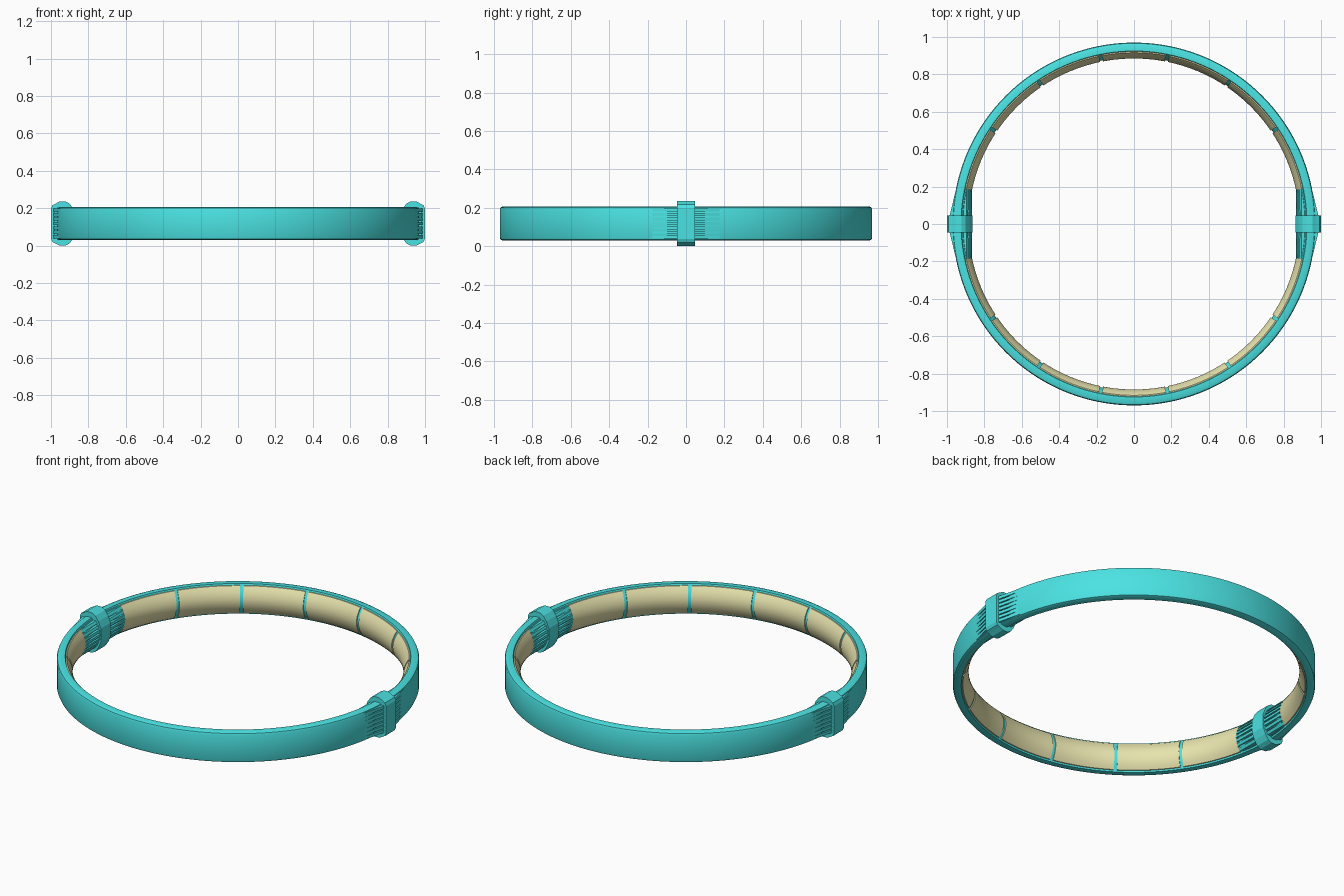
import bpy, bmesh
from math import sin, cos, pi, radians

if "Cube" in bpy.data.objects:
    bpy.data.objects.remove(bpy.data.objects["Cube"])

CZ = 0.118          # mid height of the ring


def material(name, rgb):
    m = bpy.data.materials.new(name)
    m.diffuse_color = (*rgb, 1)
    m.use_nodes = True
    m.node_tree.nodes["Principled BSDF"].inputs["Base Color"].default_value = m.diffuse_color
    return m


TEAL = material("teal", (0.07, 0.76, 0.76))
YELLOW = material("pale_yellow", (0.80, 0.77, 0.42))


def finish(bm, name, mat, smooth=True):
    bmesh.ops.recalc_face_normals(bm, faces=bm.faces)
    me = bpy.data.meshes.new(name)
    bm.to_mesh(me)
    bm.free()
    me.materials.append(mat)
    ob = bpy.data.objects.new(name, me)
    bpy.context.collection.objects.link(ob)
    if smooth:
        bpy.ops.object.select_all(action='DESELECT')
        ob.select_set(True)
        bpy.context.view_layer.objects.active = ob
        bpy.ops.object.shade_smooth_by_angle(angle=radians(30))
    return ob


def lathe(profile, a0, a1, steps, name, mat):
    """Sweep a closed (r, z) profile about z, in full or over an arc."""
    bm = bmesh.new()
    full = a1 - a0 > 2 * pi - 1e-4
    rings = []
    for i in range(steps if full else steps + 1):
        a = a0 + (a1 - a0) * i / steps
        rings.append([bm.verts.new((r * cos(a), r * sin(a), z)) for r, z in profile])
    n = len(profile)
    for i in range(steps):
        p, q = rings[i], rings[(i + 1) % len(rings)]
        for j in range(n):
            k = (j + 1) % n
            bm.faces.new((p[j], p[k], q[k], q[j]))
    if not full:
        bm.faces.new(rings[0])
        bm.faces.new(rings[-1])
    return finish(bm, name, mat)


def inner_r(z):
    """Bulging inner surface of the ring."""
    return 0.885 + 0.031 * ((z - CZ) / 0.08) ** 2


# Main band: bevelled outside, bulging inside
zs = [CZ + 0.08 * (i / 6 - 1) for i in range(13)]
band = [(0.955, CZ - 0.089), (0.966, CZ - 0.084), (0.97, CZ - 0.074),
        (0.97, CZ + 0.074), (0.966, CZ + 0.084), (0.955, CZ + 0.089),
        (0.925, CZ + 0.089)]
band += [(inner_r(z) + 0.006, z) for z in reversed(zs)]
band += [(0.925, CZ - 0.089)]
lathe(band, 0, 2 * pi, 160, "outer_band", TEAL)

# Inner panels in 16 sections; the two under the clasps are teal
panel = [(inner_r(z), z) for z in zs] + [(inner_r(z) + 0.02, z) for z in reversed(zs)]
half = radians(11.25 - 0.55)
for i in range(16):
    mid = i * pi / 8
    clasp = i in (0, 8)
    lathe(panel, mid - half, mid + half, 10,
          "clasp_lining" if clasp else "inner_panel", TEAL if clasp else YELLOW)


def finger(bm, side, z, w, outside):
    """Double-ended wedge that swells toward the clasp."""
    tip_y = 0.19

    def pts(y, off):
        out = []
        for zz in (z - w, z + w):
            r = 0.97 if outside else inner_r(zz)
            s = (r * r - y * y) ** 0.5
            d = 1 if outside else -1
            out.append((s + d * off, s - d * 0.012, zz))
        (a, b, z0), (c, e, z1) = out
        return [bm.verts.new((side * x, y, zz))
                for x, zz in ((a, z0), (c, z1), (e, z1), (b, z0))]

    loops = [pts(-tip_y, -0.001), pts(-0.045, 0.017), pts(0.045, 0.017), pts(tip_y, -0.001)]
    for p, q in zip(loops, loops[1:]):
        for j in range(4):
            k = (j + 1) % 4
            bm.faces.new((p[j], p[k], q[k], q[j]))
    bm.faces.new(loops[0])
    bm.faces.new(loops[-1])


# Collar cross-section (x, z above the middle), mirrored top to bottom
upper = [(1.0, 0.080), (0.992, 0.098), (0.972, 0.108), (0.955, 0.118),
         (0.922, 0.118), (0.900, 0.106), (0.880, 0.078), (0.864, 0.040)]
section = [(x, CZ + z) for x, z in upper] + [(x, CZ - z) for x, z in reversed(upper)]

for side, label in ((1, "right"), (-1, "left")):
    # Clasp collar
    bm = bmesh.new()
    f = bm.faces.new([bm.verts.new((side * x, -0.046, z)) for x, z in section])
    ext = bmesh.ops.extrude_face_region(bm, geom=[f])
    bmesh.ops.translate(bm, vec=(0, 0.092, 0),
                        verts=[v for v in ext["geom"] if isinstance(v, bmesh.types.BMVert)])
    finish(bm, label + "_clasp_collar", TEAL, smooth=False)
    # Tapered fingers either side of the collar, outside and inside
    for outside in (True, False):
        bm = bmesh.new()
        for k in range(-3, 4):
            finger(bm, side, CZ + k * 0.0235, 0.0088 if outside else 0.007, outside)
        finish(bm, label + ("_outer" if outside else "_inner") + "_fingers", TEAL, smooth=False)
